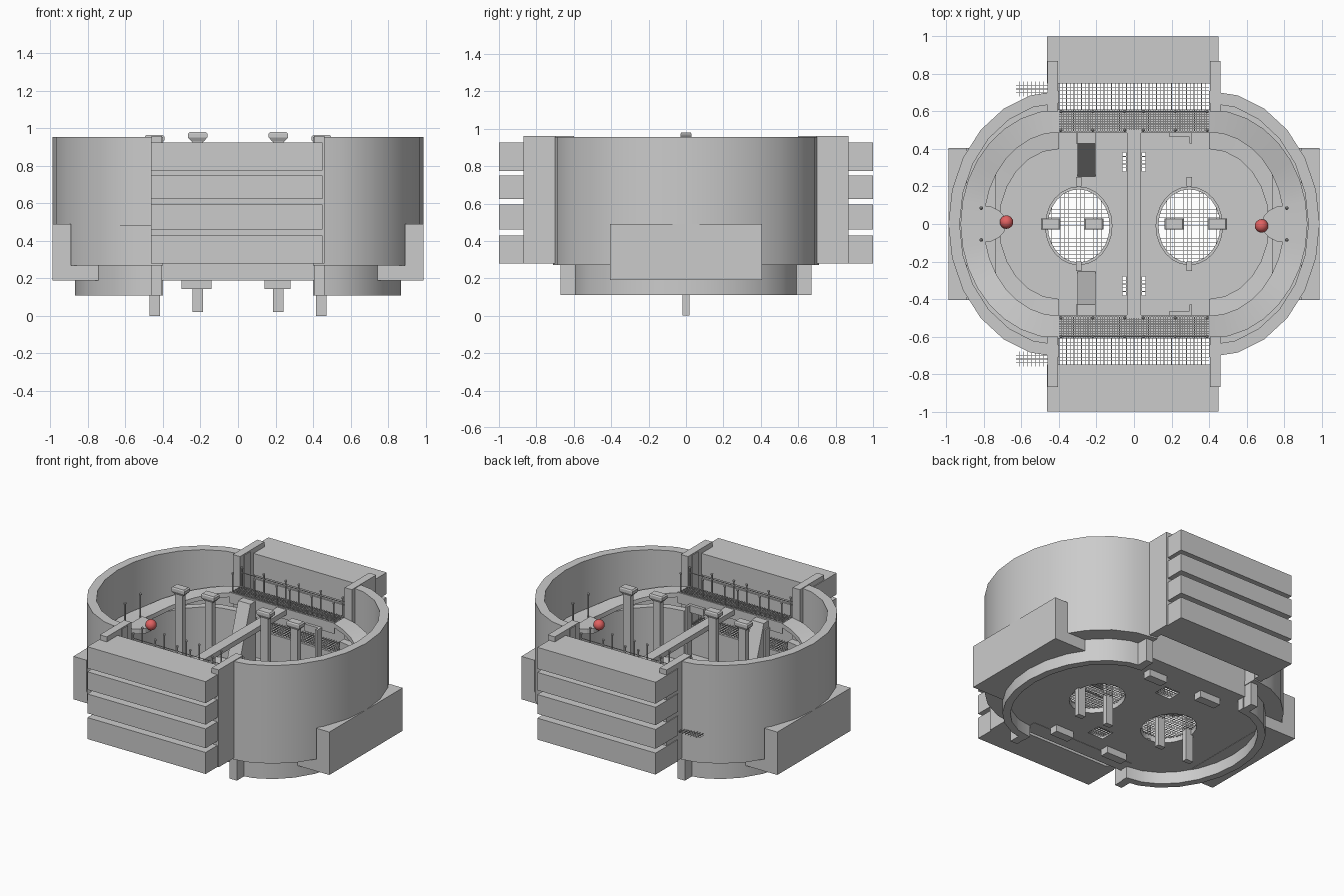
import bpy, bmesh, math
from mathutils import Matrix, Vector

if "Cube" in bpy.data.objects:
    bpy.data.objects.remove(bpy.data.objects["Cube"])

CX = 0.40  # centre of the curved ends


def finish(name, bm, smooth=False, mat=None):
    bmesh.ops.recalc_face_normals(bm, faces=bm.faces)
    me = bpy.data.meshes.new(name)
    bm.to_mesh(me)
    bm.free()
    ob = bpy.data.objects.new(name, me)
    bpy.context.collection.objects.link(ob)
    if mat:
        me.materials.append(mat)
    if smooth:
        bpy.ops.object.select_all(action='DESELECT')
        ob.select_set(True)
        bpy.context.view_layer.objects.active = ob
        bpy.ops.object.shade_smooth_by_angle(angle=math.radians(35))


def add_box(bm, x0, x1, y0, y1, z0, z1):
    m = Matrix.Translation(((x0 + x1) / 2, (y0 + y1) / 2, (z0 + z1) / 2))
    m = m @ Matrix.Diagonal((abs(x1 - x0), abs(y1 - y0), abs(z1 - z0), 1))
    bmesh.ops.create_cube(bm, size=1, matrix=m)


def boxes(name, items):
    bm = bmesh.new()
    for b in items:
        add_box(bm, *b)
    finish(name, bm)


def prism(name, pts, offset):
    bm = bmesh.new()
    f = bm.faces.new([bm.verts.new(p) for p in pts])
    r = bmesh.ops.extrude_face_region(bm, geom=[f])
    vs = [v for v in r['geom'] if isinstance(v, bmesh.types.BMVert)]
    bmesh.ops.translate(bm, verts=vs, vec=Vector(offset))
    bm.faces.ensure_lookup_table()
    finish(name, bm)


def bridge(bm, r, s):
    for k in range(4):
        bm.faces.new((r[k], r[(k + 1) % 4], s[(k + 1) % 4], s[k]))


def arc(name, sx, outer, inner, section, n=12):
    """C-shaped end; section(t) gives z for outer low, outer top, inner top, inner low"""
    bm = bmesh.new()
    rows = []
    for i in range(n + 1):
        t = -math.pi / 2 + math.pi * i / n
        rows.append([bm.verts.new((sx * (CX + a * math.cos(t)), b * math.sin(t), z))
                     for (a, b), z in zip((outer, outer, inner, inner), section(t))])
    for r, s in zip(rows, rows[1:]):
        bridge(bm, r, s)
    bm.faces.new(rows[0])
    bm.faces.new(rows[-1])
    finish(name, bm, True)


def grate(name, x0, x1, y0, y1, z, step, w=0.003, round_hole=False):
    bm = bmesh.new()
    cx, cy, rx, ry = (x0 + x1) / 2, (y0 + y1) / 2, (x1 - x0) / 2, (y1 - y0) / 2
    nx, ny = round((x1 - x0) / step), round((y1 - y0) / step)
    for i in range(1, nx):
        x = x0 + (x1 - x0) * i / nx
        h = ry * math.sqrt(max(0, 1 - ((x - cx) / rx) ** 2)) if round_hole else ry
        add_box(bm, x - w / 2, x + w / 2, cy - h, cy + h, z - w, z)
    for i in range(1, ny):
        y = y0 + (y1 - y0) * i / ny
        h = rx * math.sqrt(max(0, 1 - ((y - cy) / ry) ** 2)) if round_hole else rx
        add_box(bm, cx - h, cx + h, y - w / 2, y + w / 2, z - w, z)
    finish(name, bm)


def walk_z(t):
    return 0.62 + 0.13 * max(0, (abs(math.degrees(t)) - 20) / 70)


red = bpy.data.materials.new("red")
red.diffuse_color = (.75, .12, .12, 1)
red.use_nodes = True
red.node_tree.nodes["Principled BSDF"].inputs["Base Color"].default_value = red.diffuse_color

# curved shells, walkways and lower rings at both ends
for sx, side in ((-1, "left"), (1, "right")):
    arc(side + "_outer_wall", sx, (.59, .71), (.53, .645), lambda t: (.27, .955, .955, .27))
    arc(side + "_lower_ring", sx, (.47, .60), (.42, .55), lambda t: (.11, .60, .60, .11))
    arc(side + "_wall_underside", sx, (.56, .68), (.45, .57), lambda t: (.27, .30, .30, .27))
    arc(side + "_ramp_walkway", sx, (.525, .61), (.40, .49),
        lambda t: (walk_z(t) - .03, walk_z(t), walk_z(t), walk_z(t) - .03), 16)
    arc(side + "_floor_step", sx, (.43, .54), (.32, .40), lambda t: (.20, .26, .25, .20))

    # service block outside each end, L-shaped in section
    prof = [(.735, .19), (.99, .19), (.99, .49), (.89, .49), (.89, .27), (.735, .27)]
    prism(side + "_end_block", [(sx * x, -.405, z) for x, z in prof], (0, .81, 0))

    # end platform with red dome
    pts = [(sx * (.81 - .13 * math.sin(math.pi * i / 8)), .10 * math.cos(math.pi * i / 8), .59)
           for i in range(9)]
    prism(side + "_end_platform", pts, (0, 0, .035))
    bm = bmesh.new()
    bmesh.ops.create_uvsphere(bm, u_segments=16, v_segments=10, radius=.036,
                              matrix=Matrix.Translation((sx * .68, -sx * .01, .635)))
    finish(side + "_red_dome", bm, True, red)

    # lamp posts on the end platform
    bm = bmesh.new()
    for y in (-.085, .085):
        add_box(bm, sx * .811, sx * .819, y - .004, y + .004, .61, .78)
        bmesh.ops.create_icosphere(bm, subdivisions=1, radius=.011,
                                   matrix=Matrix.Translation((sx * .815, y, .785)))
    finish(side + "_end_posts", bm)

    # corner piers
    items = []
    for sy in (-1, 1):
        items += [(sx * .405, sx * .46, sy * .60, sy * .87, .28, .96),
                  (sx * .405, sx * .46, sy * .55, sy * .67, .11, .30)]
    boxes(side + "_corner_piers", items)

# floor with round wells and square drains
cu = bpy.data.curves.new("floor", 'CURVE')
cu.dimensions = '2D'
cu.fill_mode = 'BOTH'
cu.extrude = .008


def loop(pts):
    s = cu.splines.new('POLY')
    s.points.add(len(pts) - 1)
    for p, (x, y) in zip(s.points, pts):
        p.co = (x, y, 0, 1)
    s.use_cyclic_u = True


edge = [(CX + .43 * math.cos(a), .56 * math.sin(a))
        for a in (math.radians(-90 + 15 * i) for i in range(13))]
loop(edge + [(-x, -y) for x, y in edge])
for sx in (-1, 1):
    loop([(sx * .295 + .165 * math.cos(a), -.01 + .195 * math.sin(a))
          for a in (math.tau * i / 24 for i in range(24))])
    loop([(.06 * a, sx * .33 + .05 * b) for a, b in ((-1, -1), (1, -1), (1, 1), (-1, 1))])
tmp = bpy.data.objects.new("floor_outline", cu)
bpy.context.collection.objects.link(tmp)
bpy.context.view_layer.update()
mesh = bpy.data.meshes.new_from_object(tmp.evaluated_get(bpy.context.evaluated_depsgraph_get()))
bpy.data.objects.remove(tmp)
floor = bpy.data.objects.new("floor", mesh)
floor.location.z = .20
bpy.context.collection.objects.link(floor)

# well rims, grates and columns
for sx, side in ((-1, "left"), (1, "right")):
    bm = bmesh.new()
    ring = [[bm.verts.new((sx * .295 + (.165 + d) * math.cos(a), -.01 + (.195 + d) * math.sin(a), z))
             for d, z in ((0, .192), (0, .235), (.015, .235), (.015, .192))]
            for a in (math.tau * i / 24 for i in range(24))]
    for i in range(24):
        bridge(bm, ring[i], ring[(i + 1) % 24])
    finish(side + "_well_rim", bm, True)
    grate(side + "_well_grate", sx * .295 - .165, sx * .295 + .165, -.205, .185, .225, .022, .002, True)
    boxes(side + "_rim_gates", [(sx * .28, sx * .31, s * .20, s * .25, .20, .30) for s in (-1, 1)])
    for cx, z0, z1, label in ((.445, 0, .965, "outer"), (.215, .02, .98, "inner")):
        x = sx * cx
        boxes(f"{side}_{label}_column", [(x - .028, x + .028, -.018, .018, z0, z1 - .03)])
        bm = bmesh.new()
        rows = [[bm.verts.new((x + a * .052 * k, b * .03 * k, z))
                 for a, b in ((-1, -1), (1, -1), (1, 1), (-1, 1))]
                for k, z in ((.6, z1 - .05), (1, z1 - .028), (1, z1 - .008), (.85, z1))]
        for r, s in zip(rows, rows[1:]):
            bridge(bm, r, s)
        bm.faces.new(rows[0])
        bm.faces.new(rows[-1])
        finish(f"{side}_{label}_column_cap", bm)

# central bridge
boxes("central_bridge", [(-.036, .036, -.5, .5, .715, .75)])

# front and back: stacked slabs, balcony, railings, grates, stairs
for sy, side in ((-1, "front"), (1, "back")):
    layers = ((.28, .43), (.46, .595), (.625, .75), (.775, .925))
    boxes(side + "_slabs", [(-.465, .45, sy * .75, sy * 1.0, a, b) for a, b in layers])
    boxes(side + "_slab_core", [(-.44, .43, sy * .76, sy * .87, .29, .91)])
    boxes(side + "_sill", [(-.405, .405, sy * .50, sy * .61, .19, .29),
                           (-.405, .405, sy * .595, sy * .61, .19, .485)])
    boxes(side + "_floor_recess", [(-.30, -.14, sy * .43, sy * .49, .145, .195),
                                   (.14, .28, sy * .43, sy * .49, .145, .195)])
    boxes(side + "_balcony", [(-.405, .405, sy * .49, sy * .61, .72, .745),
                              (-.405, .405, sy * .485, sy * .495, .68, .755)])
    for part, x0, x1, ya, yb, z, step in (("balcony", -.4, .4, .495, .61, .756, .013),
                                          ("outer", -.46, .4, .61, .75, .485, .02),
                                          ("stray", -.63, -.46, .68, .76, .485, .02),
                                          ("drain", -.06, .06, .28, .38, .205, .02)):
        grate(f"{side}_{part}_grate", x0, x1, min(sy * ya, sy * yb), max(sy * ya, sy * yb), z, step)

    bm = bmesh.new()
    for y in (.50, .60):
        for x in (-.39, -.22, -.05, .05, .22, .39):
            add_box(bm, x - .004, x + .004, sy * y - .004, sy * y + .004, .745, .88)
            bmesh.ops.create_icosphere(bm, subdivisions=1, radius=.010,
                                       matrix=Matrix.Translation((x, sy * y, .885)))
    add_box(bm, -.39, .39, sy * .60 - .002, sy * .60 + .002, .85, .854)
    finish(side + "_railing", bm)

    # steep stair and door frames below the balcony
    prism(side + "_stair", [(-.30, sy * y, z) for y, z in ((.25, .20), (.49, .20), (.49, .745), (.43, .745))],
          (.095, 0, 0))
    boxes(side + "_door_frame", [(.19, .31, sy * .465, sy * .485, .65, .70),
                                 (.295, .31, sy * .43, sy * .485, .21, .70),
                                 (-.31, -.30, sy * .43, sy * .485, .21, .70)])
